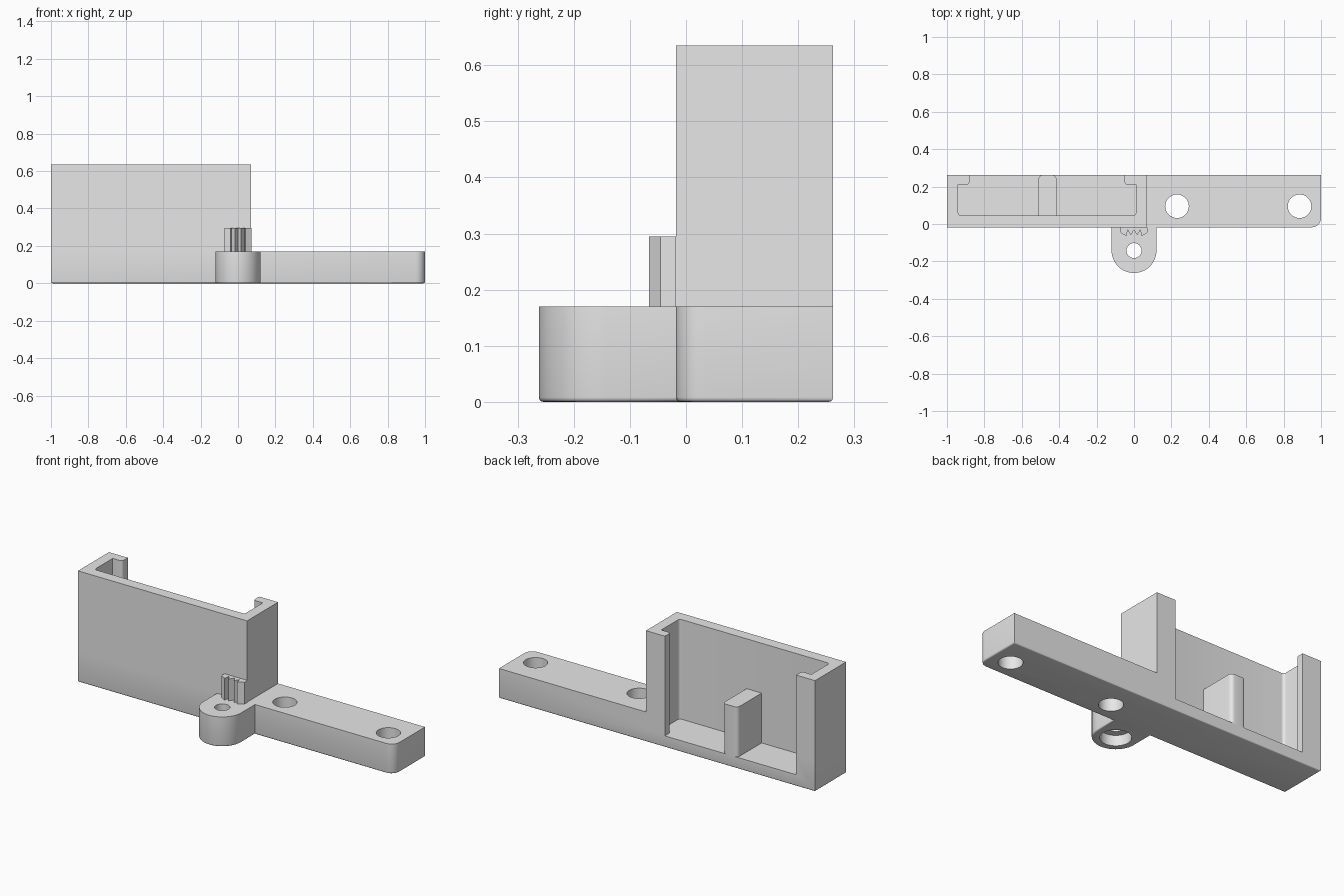
import bpy, bmesh, math
from mathutils import Vector

cube = bpy.data.objects.get("Cube")
if cube:
    bpy.data.objects.remove(cube)

grey = bpy.data.materials.new("light grey")
grey.use_nodes = True
grey.diffuse_color = (0.8, 0.8, 0.8, 1)
grey.node_tree.nodes["Principled BSDF"].inputs["Base Color"].default_value = (0.8, 0.8, 0.8, 1)

FRONT, BACK = -0.018, 0.262
BAR_TOP, BOX_TOP = 0.17, 0.635
LUG_Y, LUG_R = -0.142, 0.12


def rounded(points, steps=6):
    """Polygon from (x, y) or (x, y, radius) corners; right angles get filleted."""
    out = []
    for i, p in enumerate(points):
        corner = Vector(p[:2])
        if len(p) == 2:
            out.append(corner)
            continue
        a = (Vector(points[i - 1][:2]) - corner).normalized() * p[2]
        b = (Vector(points[(i + 1) % len(points)][:2]) - corner).normalized() * p[2]
        for s in range(steps + 1):
            t = math.pi / 2 * s / steps
            out.append(corner + a * (1 - math.sin(t)) + b * (1 - math.cos(t)))
    return out


def arc(x, y, r, start, end, steps):
    angles = [math.radians(start + (end - start) * s / steps) for s in range(steps + 1)]
    return [(x + r * math.cos(a), y + r * math.sin(a)) for a in angles]


def prism(name, outline, z0, z1, bottom_bevel=0):
    bm = bmesh.new()
    bottom = bm.faces.new([bm.verts.new((p[0], p[1], z0)) for p in outline])
    edges = list(bottom.edges)
    top = bmesh.ops.extrude_face_region(bm, geom=[bottom], use_keep_orig=True)
    moved = [v for v in top["geom"] if isinstance(v, bmesh.types.BMVert)]
    bmesh.ops.translate(bm, verts=moved, vec=(0, 0, z1 - z0))
    bmesh.ops.recalc_face_normals(bm, faces=bm.faces)
    if bottom_bevel:
        bmesh.ops.bevel(bm, geom=edges, offset=bottom_bevel, segments=3,
                        profile=0.5, affect='EDGES')
    mesh = bpy.data.meshes.new(name)
    bm.to_mesh(mesh)
    bm.free()
    mesh.materials.append(grey)
    obj = bpy.data.objects.new(name, mesh)
    bpy.context.collection.objects.link(obj)
    return obj


def activate(obj):
    bpy.ops.object.select_all(action='DESELECT')
    obj.select_set(True)
    bpy.context.view_layer.objects.active = obj


def cut(obj, cutter):
    mod = obj.modifiers.new("cut", 'BOOLEAN')
    mod.operation = 'DIFFERENCE'
    mod.solver = 'EXACT'
    mod.object = cutter
    activate(obj)
    bpy.ops.object.modifier_apply(modifier=mod.name)
    bpy.data.objects.remove(cutter)


def cylinder(x, y, r, z0, z1):
    return prism("hole_cutter", arc(x, y, r, 0, 360, 48)[:-1], z0, z1)


# Pocket outline, open through the back between two lips
R = 0.016
pocket = [(-0.88, BACK), (-0.88, 0.21, R), (-0.94, 0.21), (-0.94, 0.045, R),
          (0.01, 0.045, R), (0.01, 0.21), (-0.05, 0.21, R), (-0.05, BACK)]

# Base bar with the mounting lug in one outline
outline = rounded([(-1, BACK), (-1, FRONT), (-LUG_R, FRONT)])
outline += arc(0, LUG_Y, LUG_R, 180, 360, 32)
outline += rounded([(LUG_R, FRONT), (1, FRONT, 0.05), (1, BACK)])[:1]
outline += rounded([(0, FRONT), (1, FRONT, 0.05), (1, BACK)])[1:]
base = prism("base_bar", outline, 0, BAR_TOP, 0.008)

# Screw holes, lug hole with its recess underneath, and the pocket floor
for x in (0.23, 0.885):
    cut(base, cylinder(x, 0.095, 0.063, -0.1, 0.3))
cut(base, cylinder(0, LUG_Y, 0.04, -0.1, 0.3))
cut(base, cylinder(0, LUG_Y, 0.08, -0.1, 0.06))
opening = pocket[:]
opening[0], opening[-1] = (-0.88, 0.4), (-0.05, 0.4)
cut(base, prism("pocket_cutter", rounded(opening), 0.065, 0.4))

# Holder walls with the back lips
walls = [(-1, BACK), (-1, FRONT), (0.07, FRONT), (0.07, BACK)] + pocket[::-1]
holder = prism("holder_walls", rounded(walls), BAR_TOP, BOX_TOP)

# Support post inside the pocket
post = prism("support_post", rounded([(-0.51, 0.045), (-0.415, 0.045),
                                      (-0.415, BACK, 0.022), (-0.51, BACK, 0.022)]), 0.065, 0.35)

# Toothed block above the lug
half = [(0, -0.032), (0.017, -0.06), (0.034, -0.032), (0.04, -0.066),
        (0.073, -0.045), (0.073, FRONT)]
teeth = prism("toothed_block", [(-x, y) for x, y in half[:0:-1]] + half, BAR_TOP, 0.295)

for obj in (base, holder, post, teeth):
    activate(obj)
    bpy.ops.object.shade_smooth_by_angle(angle=math.radians(32))
